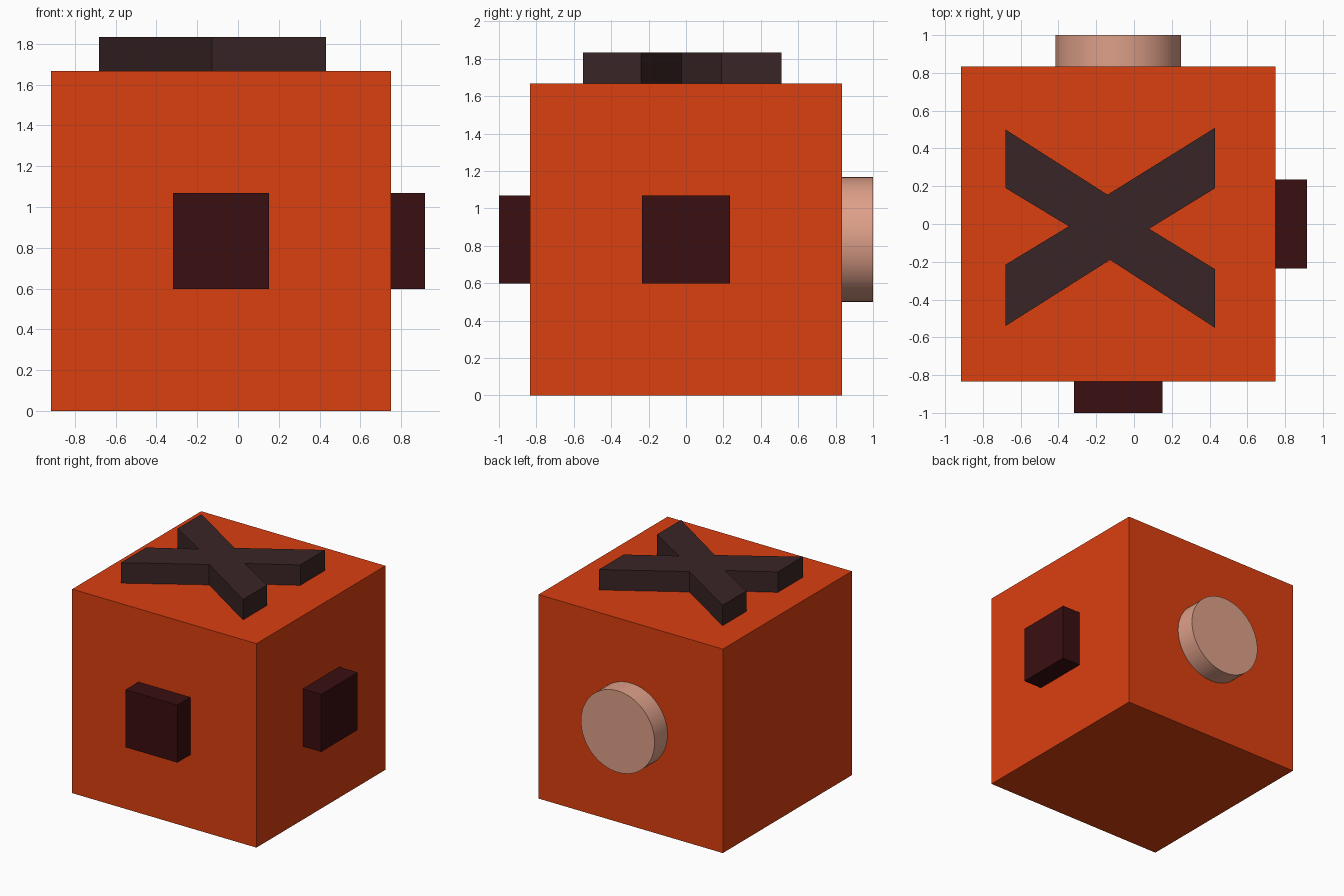
import bpy
import bmesh
import math
from mathutils import Matrix, Vector

if "Cube" in bpy.data.objects:
    bpy.data.objects.remove(bpy.data.objects["Cube"], do_unlink=True)


def material(name, rgb):
    mat = bpy.data.materials.new(name)
    mat.use_nodes = True
    colour = (*rgb, 1.0)
    mat.diffuse_color = colour
    mat.node_tree.nodes["Principled BSDF"].inputs["Base Color"].default_value = colour
    return mat


def finish(name, bm, mat):
    bmesh.ops.recalc_face_normals(bm, faces=bm.faces)
    mesh = bpy.data.meshes.new(name)
    bm.to_mesh(mesh)
    bm.free()
    mesh.materials.append(mat)
    obj = bpy.data.objects.new(name, mesh)
    bpy.context.collection.objects.link(obj)
    return obj


def box(name, low, high, mat):
    low, high = Vector(low), Vector(high)
    bm = bmesh.new()
    bmesh.ops.create_cube(bm, size=1)
    bmesh.ops.scale(bm, vec=high - low, verts=bm.verts)
    bmesh.ops.translate(bm, vec=(low + high) / 2, verts=bm.verts)
    return finish(name, bm, mat)


orange = material("orange", (0.71, 0.05, 0.005))
maroon = material("dark maroon", (0.042, 0.0045, 0.005))
charcoal = material("brown charcoal", (0.042, 0.018, 0.019))
peach = material("peach", (0.73, 0.35, 0.25))

# Main cube
mid_x, half, top, depth = -0.083, 0.833, 1.667, 0.167
mid_z = top / 2
box("body", (mid_x - half, -half, 0), (mid_x + half, half, top), orange)

# Square pegs on the front and one side
peg = 0.235
box("front_peg", (mid_x - peg, -half - depth, mid_z - peg),
    (mid_x + peg, -half, mid_z + peg), maroon)
box("side_peg", (mid_x + half, -peg, mid_z - peg),
    (mid_x + half + depth, peg, mid_z + peg), maroon)

# Round peg on the back
bm = bmesh.new()
bmesh.ops.create_cone(bm, cap_ends=True, segments=64, radius1=0.333, radius2=0.333,
                      depth=depth,
                      matrix=Matrix.Translation((mid_x, half + depth / 2, mid_z))
                      @ Matrix.Rotation(math.pi / 2, 4, "X"))
round_peg = finish("round_peg", bm, peach)
bpy.ops.object.select_all(action="DESELECT")
round_peg.select_set(True)
bpy.context.view_layer.objects.active = round_peg
bpy.ops.object.shade_smooth_by_angle(angle=math.radians(30))

# Raised cross on the top
outline = [(-0.68, 0.5), (-0.14, 0.155), (0.43, 0.51), (0.43, 0.19),
           (0.08, -0.025), (0.43, -0.24), (0.43, -0.55), (-0.127, -0.19),
           (-0.68, -0.54), (-0.68, -0.215), (-0.345, -0.012), (-0.68, 0.19)]
bm = bmesh.new()
face = bm.faces.new([bm.verts.new((x, y, top)) for x, y in outline])
raised = bmesh.ops.extrude_face_region(bm, geom=[face])["geom"]
bmesh.ops.translate(bm, vec=(0, 0, depth),
                    verts=[v for v in raised if isinstance(v, bmesh.types.BMVert)])
finish("top_cross", bm, charcoal)
